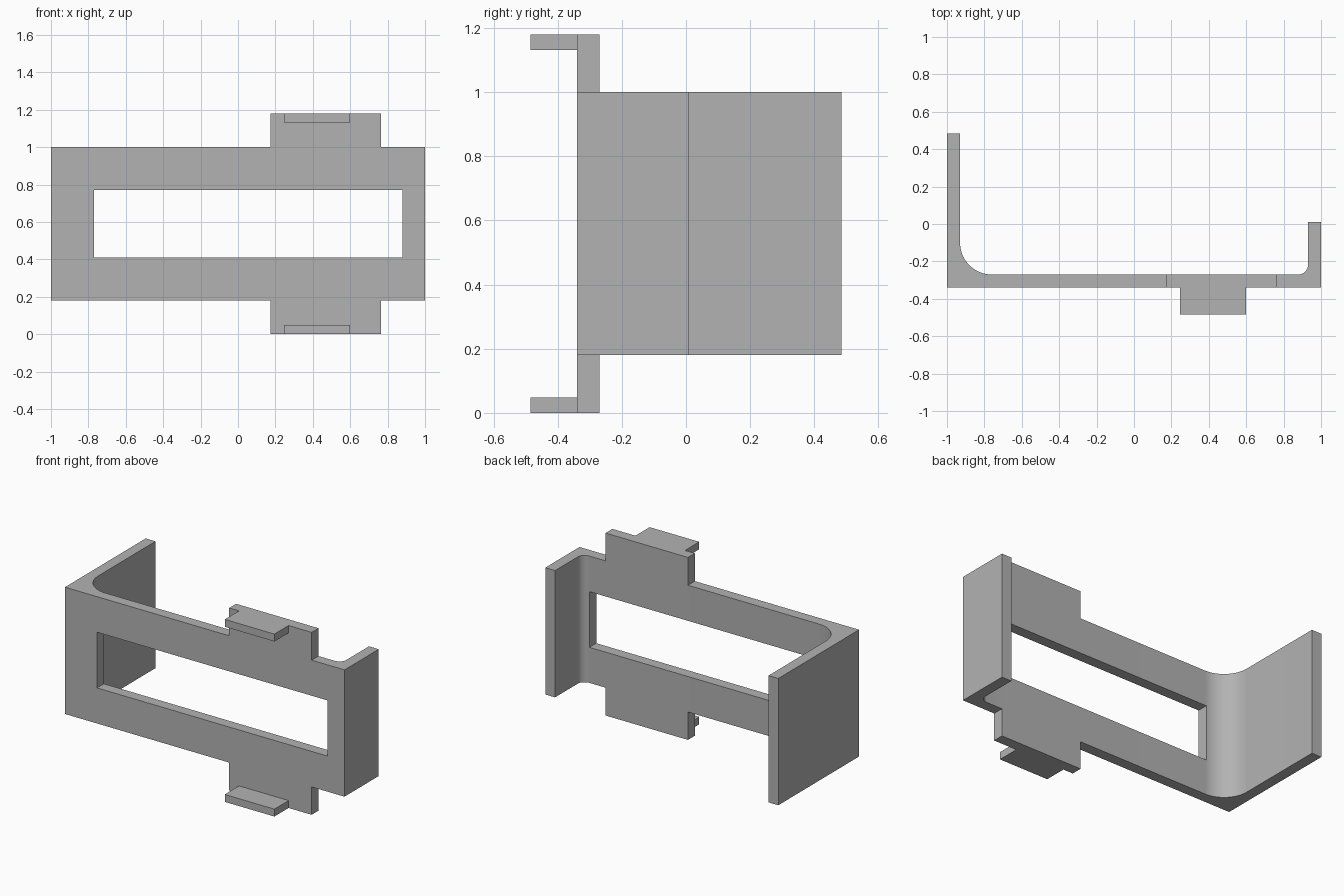
import bpy, bmesh
from math import sin, cos, pi, radians

cube = bpy.data.objects.get("Cube")
if cube:
    bpy.data.objects.remove(cube, do_unlink=True)

grey = bpy.data.materials.new("plain grey")
grey.use_nodes = True
colour = (0.45, 0.45, 0.45, 1)
grey.diffuse_color = colour
grey.node_tree.nodes["Principled BSDF"].inputs["Base Color"].default_value = colour

FRONT, INNER = -0.34, -0.27      # front and back of the face plate
BOTTOM, TOP = 0.18, 1.0          # height range of the bracket
HEIGHT = 1.18                    # height including the tabs


def prism(name, outline, z0, z1):
    """Extrude an outline in the xy plane from z0 to z1."""
    bm = bmesh.new()
    base = bm.faces.new([bm.verts.new((x, y, z0)) for x, y in outline])
    grown = bmesh.ops.extrude_face_region(bm, geom=[base])["geom"]
    verts = [v for v in grown if isinstance(v, bmesh.types.BMVert)]
    bmesh.ops.translate(bm, verts=verts, vec=(0, 0, z1 - z0))
    bmesh.ops.recalc_face_normals(bm, faces=bm.faces)
    mesh = bpy.data.meshes.new(name)
    bm.to_mesh(mesh)
    bm.free()
    mesh.materials.append(grey)
    obj = bpy.data.objects.new(name, mesh)
    bpy.context.collection.objects.link(obj)
    return obj


def box(name, x0, x1, y0, y1, z0, z1):
    return prism(name, [(x0, y0), (x1, y0), (x1, y1), (x0, y1)], z0, z1)


def arc(cx, cy, r, start, end, steps):
    angles = [radians(start + (end - start) * i / steps) for i in range(steps + 1)]
    return [(cx + r * cos(a), cy + r * sin(a)) for a in angles]


def combine(body, other, operation):
    """Apply a boolean and discard the second solid."""
    mod = body.modifiers.new(operation.lower(), "BOOLEAN")
    mod.operation, mod.object, mod.solver = operation, other, "EXACT"
    bpy.context.view_layer.objects.active = body
    bpy.ops.object.modifier_apply(modifier=mod.name)
    bpy.data.objects.remove(other, do_unlink=True)


# Bent body: square outer corners, rounded inner corners, one long side wall
big, small = 0.17, 0.05
outline = [(-1, FRONT), (1, FRONT), (1, 0.01), (0.93, 0.01)]
outline += arc(0.93 - small, INNER + small, small, 0, -90, 10)
outline += arc(-0.93 + big, INNER + big, big, 270, 180, 20)
outline += [(-0.93, 0.485), (-1, 0.485)]
bracket = prism("bracket", outline, BOTTOM, TOP)

# Mounting tabs above and below, each with a lip pointing forward
combine(bracket, box("tabs", 0.175, 0.765, FRONT, INNER, 0, HEIGHT), "UNION")
for z in (0, HEIGHT - 0.048):
    combine(bracket, box("lip", 0.245, 0.6, -0.485, FRONT + 0.03, z, z + 0.048), "UNION")

# Rectangular window through the face plate
combine(bracket, box("window", -0.77, 0.88, -0.4, -0.2, 0.41, 0.77), "DIFFERENCE")

# Smooth the inner bends while keeping the edges sharp
bpy.ops.object.select_all(action="DESELECT")
bracket.select_set(True)
bpy.context.view_layer.objects.active = bracket
bpy.ops.object.shade_smooth_by_angle(angle=radians(30))
